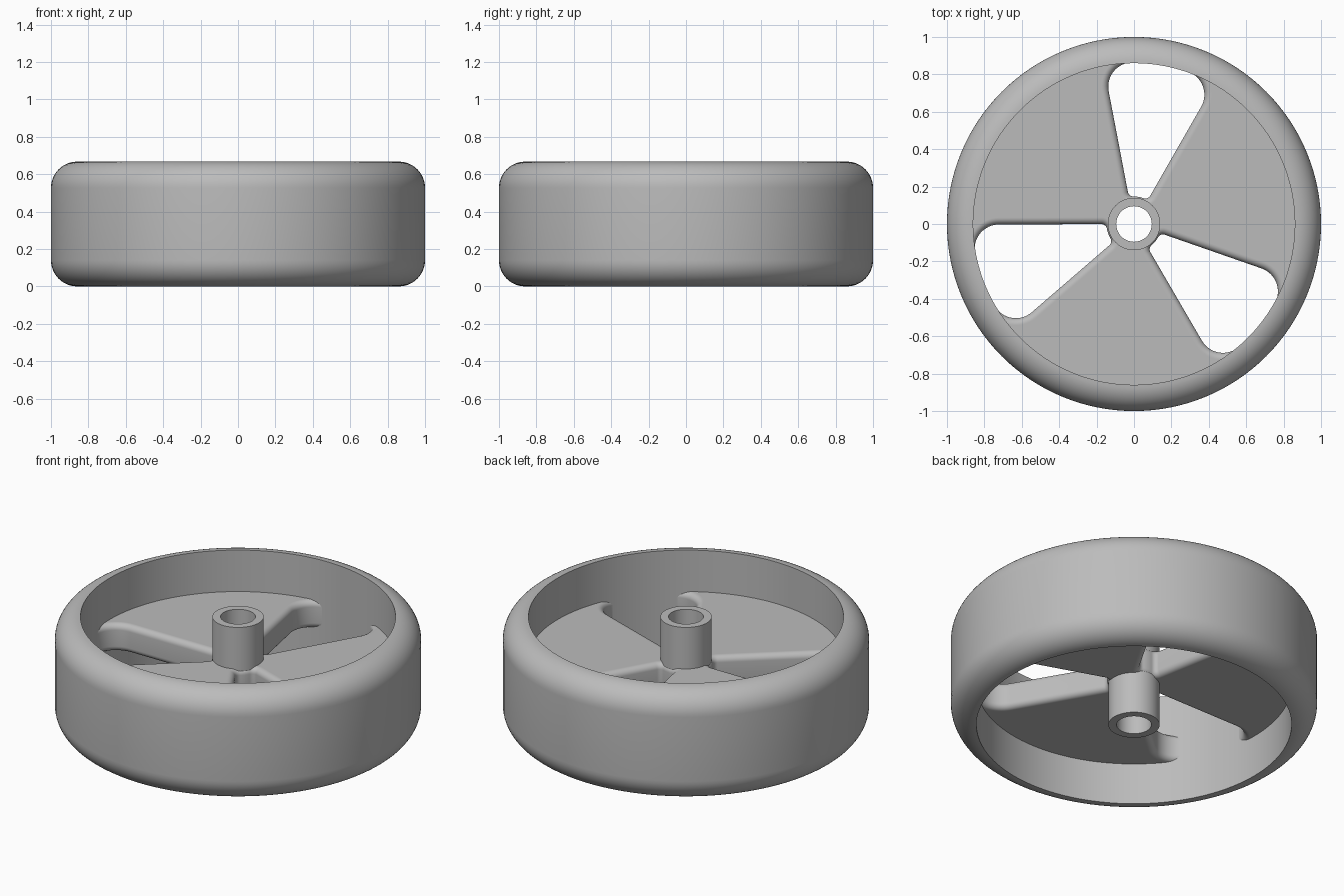
import bpy
import bmesh
from math import radians, sin, cos, asin, pi
from mathutils import Vector, Matrix

cube = bpy.data.objects.get("Cube")
if cube:
    bpy.data.objects.remove(cube, do_unlink=True)

HEIGHT = 0.667
RIM_INNER = 0.86

grey = bpy.data.materials.new("plain_grey")
grey.use_nodes = True
colour = (0.5, 0.5, 0.5, 1)
grey.diffuse_color = colour
grey.node_tree.nodes["Principled BSDF"].inputs["Base Color"].default_value = colour


def finish(name, bm):
    bmesh.ops.recalc_face_normals(bm, faces=bm.faces[:])
    mesh = bpy.data.meshes.new(name)
    bm.to_mesh(mesh)
    bm.free()
    mesh.materials.append(grey)
    obj = bpy.data.objects.new(name, mesh)
    bpy.context.collection.objects.link(obj)
    bpy.ops.object.select_all(action='DESELECT')
    obj.select_set(True)
    bpy.context.view_layer.objects.active = obj
    bpy.ops.object.shade_smooth_by_angle(angle=radians(30))
    return obj


def lathe(name, profile, steps):
    """Spin a closed (radius, z) profile about the z axis."""
    bm = bmesh.new()
    verts = [bm.verts.new((r, 0, z)) for r, z in profile]
    edges = [bm.edges.new((v, verts[i - 1])) for i, v in enumerate(verts)]
    bmesh.ops.spin(bm, geom=verts + edges, axis=(0, 0, 1), cent=(0, 0, 0),
                   angle=2 * pi, steps=steps, use_merge=True)
    bmesh.ops.remove_doubles(bm, verts=bm.verts[:], dist=1e-5)
    return finish(name, bm)


def polar(r, angle):
    return Vector((r * cos(angle), r * sin(angle)))


# Rim with a rounded tread and a straight inner wall
fillet = 0.14
quarter = [pi / 2 * i / 12 for i in range(13)]
lower = [(1 - fillet + fillet * sin(t), fillet - fillet * cos(t)) for t in quarter]
upper = [(r, HEIGHT - z) for r, z in reversed(lower)]
lathe("rim", lower + upper, 128)

# Hub tube
lathe("hub", [(0.095, 0), (0.14, 0), (0.14, HEIGHT), (0.095, HEIGHT)], 64)

# Half outline of a window: a sector with rounded corners, grown by d
HALF = radians(20.3)
R_IN, R_OUT, C_IN, C_OUT = 0.147, RIM_INNER + 0.004, 0.03, 0.13


def half_window(d):
    b_in = HALF - asin(C_IN / (R_IN + C_IN))
    b_out = HALF - asin(C_OUT / (R_OUT - C_OUT))
    side = pi / 2 + HALF
    origin = Vector((0, 0))
    arcs = [(origin, -R_IN, pi, pi + b_in, 4),
            (polar(R_IN + C_IN, b_in), C_IN, pi + b_in, side, 8),
            (polar(R_OUT - C_OUT, b_out), C_OUT, side, b_out, 16),
            (origin, R_OUT, b_out, 0, 6)]
    points = []
    for centre, radius, start, end, n in arcs:
        for i in range(n + 1):
            p = centre + polar(radius + d, start + (end - start) * i / n)
            if not points or (p - points[-1]).length > 1e-5:
                points.append(p)
    return points


def spoke_outline(d):
    """Spoke between two windows, its ends buried in the rim and hub."""
    near = half_window(d)
    turn = Matrix.Rotation(radians(120), 2)
    far = [turn @ Vector((p.x, -p.y)) for p in reversed(near)]
    sweep = [radians(120) * i / 40 for i in range(1, 40)]
    outer = [polar(0.92, t) for t in sweep]
    inner = [polar(0.108, t) for t in reversed(sweep[4::5])]
    return near + outer + far + inner


# Three broad spokes with softened window edges
BOTTOM, TOP, SOFT = 0.25, 0.417, 0.035
curve = [(SOFT * (1 - cos(t)), SOFT * (1 - sin(t)))
         for t in (pi / 2 * i / 8 for i in range(9))]
curve.append((SOFT + 0.003, 0))
levels = [(d, BOTTOM + h) for d, h in reversed(curve)]
levels += [(d, TOP - h) for d, h in curve]

for k in range(3):
    bm = bmesh.new()
    spin = Matrix.Rotation(radians(80.5 + 120 * k), 2)
    rings = []
    for d, z in levels:
        ring = [spin @ p for p in spoke_outline(d)]
        rings.append([bm.verts.new((p.x, p.y, z)) for p in ring])
    for a, b in zip(rings, rings[1:]):
        for i in range(len(a)):
            bm.faces.new((a[i - 1], a[i], b[i], b[i - 1]))
    bm.faces.new(rings[0])
    bm.faces.new(rings[-1])
    finish(f"spoke_{k + 1}", bm)
